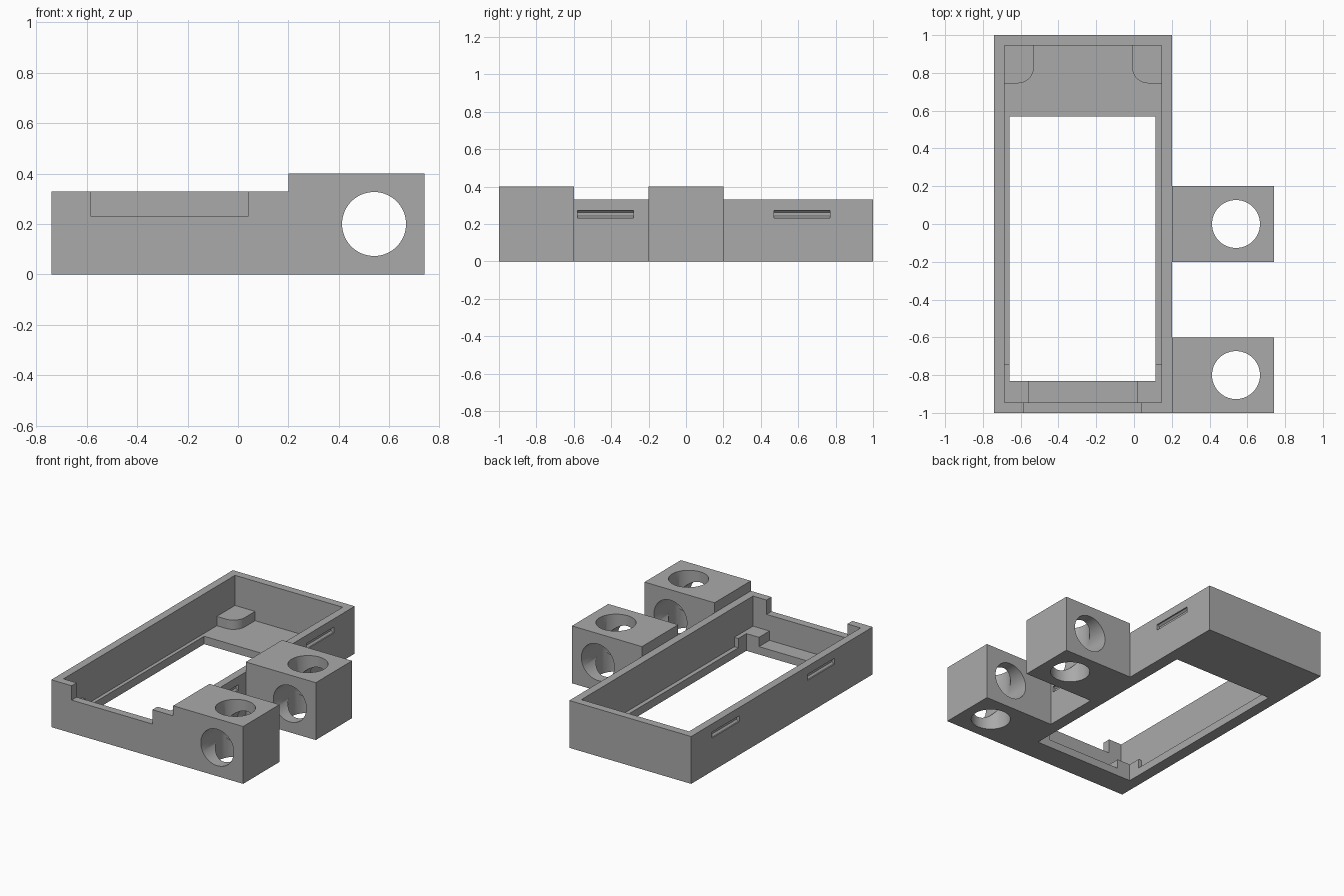
import bpy, bmesh, math

cube = bpy.data.objects.get("Cube")
if cube:
    bpy.data.objects.remove(cube, do_unlink=True)

grey = bpy.data.materials.new("plain grey")
grey.use_nodes = True
grey.diffuse_color = (0.4, 0.4, 0.4, 1)
grey.node_tree.nodes["Principled BSDF"].inputs["Base Color"].default_value = (0.4, 0.4, 0.4, 1)


def prism(name, points, low, high, place):
    """Extrude a 2D profile from low to high; place maps (u, v, w) to a position."""
    bm = bmesh.new()
    rings = [[bm.verts.new(place(u, v, w)) for u, v in points] for w in (low, high)]
    for ring in rings:
        bm.faces.new(ring)
    n = len(points)
    for i in range(n):
        j = (i + 1) % n
        bm.faces.new((rings[0][i], rings[0][j], rings[1][j], rings[1][i]))
    bmesh.ops.recalc_face_normals(bm, faces=bm.faces)
    mesh = bpy.data.meshes.new(name)
    bm.to_mesh(mesh)
    bm.free()
    mesh.materials.append(grey)
    obj = bpy.data.objects.new(name, mesh)
    bpy.context.collection.objects.link(obj)
    return obj


def upright(u, v, w):
    return (u, v, w)


def along_y(u, v, w):
    return (u, w, v)


def along_y_slot(u, v, w):
    return (u, w, v)


def box(name, x0, x1, y0, y1, z0, z1):
    return prism(name, [(x0, y0), (x1, y0), (x1, y1), (x0, y1)], z0, z1, upright)


def circle(cx, cy, r, n, turn=0.0):
    return [(cx + r * math.cos(turn + math.tau * i / n),
             cy + r * math.sin(turn + math.tau * i / n)) for i in range(n)]


def combine(target, tool, operation="DIFFERENCE"):
    """Apply a boolean and remove its tool."""
    tool.hide_render = True
    mod = target.modifiers.new(operation.lower(), "BOOLEAN")
    mod.operation = operation
    mod.solver = "EXACT"
    mod.object = tool
    with bpy.context.temp_override(object=target, active_object=target,
                                   selected_objects=[target]):
        bpy.ops.object.modifier_apply(modifier=mod.name)
    bpy.data.objects.remove(tool, do_unlink=True)


# Tray with a walled pocket
LEFT, RIGHT = -0.74, 0.20
WALL, FLOOR, RIM, POST = 0.055, 0.055, 0.33, 0.12
MID = (LEFT + RIGHT) / 2
tray = box("tray", LEFT, RIGHT, -1, 1, 0, RIM)
combine(tray, box("pocket", LEFT + WALL, RIGHT - WALL, -1 + WALL, 1 - WALL, FLOOR, 1))

# Corner supports: rounded at the back, square at the front
half = (RIGHT - LEFT) / 2 - WALL
inner, outer, radius = half - 0.155, half + 0.02, 0.085
for side in (-1, 1):
    profile = [(MID + side * outer, 0.965), (MID + side * inner, 0.965)]
    for i in range(13):
        a = math.pi / 2 * i / 12
        profile.append((MID + side * (inner + radius - radius * math.cos(a)),
                        0.83 - radius * math.sin(a)))
    profile.append((MID + side * outer, 0.83 - radius))
    combine(tray, prism("back_support", profile, 0.02, POST, upright), "UNION")
    xs = sorted((MID + side * outer, MID + side * (half - 0.127)))
    combine(tray, box("front_support", *xs, -0.965, -0.74, 0.02, POST), "UNION")

# Floor window and front wall notch
combine(tray, box("window", -0.66, 0.115, -0.83, 0.57, -1, 1))
combine(tray, box("notch", -0.583, 0.04, -1.1, -0.92, 0.23, 1))

# Shallow snap grooves in both long walls
for x in (LEFT, RIGHT):
    for y in (-0.58, 0.47):
        groove = circle(x, 0.252, 0.022, 8, math.pi / 8)
        combine(tray, prism("groove", groove, y, y + 0.3, along_y))

# Mounting blocks with crossing bores
parts = [tray]
for name, y in (("front_mount", -0.8), ("middle_mount", 0.0)):
    block = box(name, RIGHT, 0.74, y - 0.2, y + 0.2, 0, 0.4)
    combine(block, prism("upright_bore", circle(0.54, y, 0.127, 64), -0.1, 0.5, upright))
    combine(block, prism("level_bore", circle(0.54, 0.2, 0.127, 64), y - 0.3, y + 0.3, along_y))
    parts.append(block)

# Smooth bores, sharp edges
bpy.ops.object.select_all(action="DESELECT")
for obj in parts:
    obj.select_set(True)
bpy.context.view_layer.objects.active = tray
bpy.ops.object.shade_smooth_by_angle(angle=math.radians(30))
